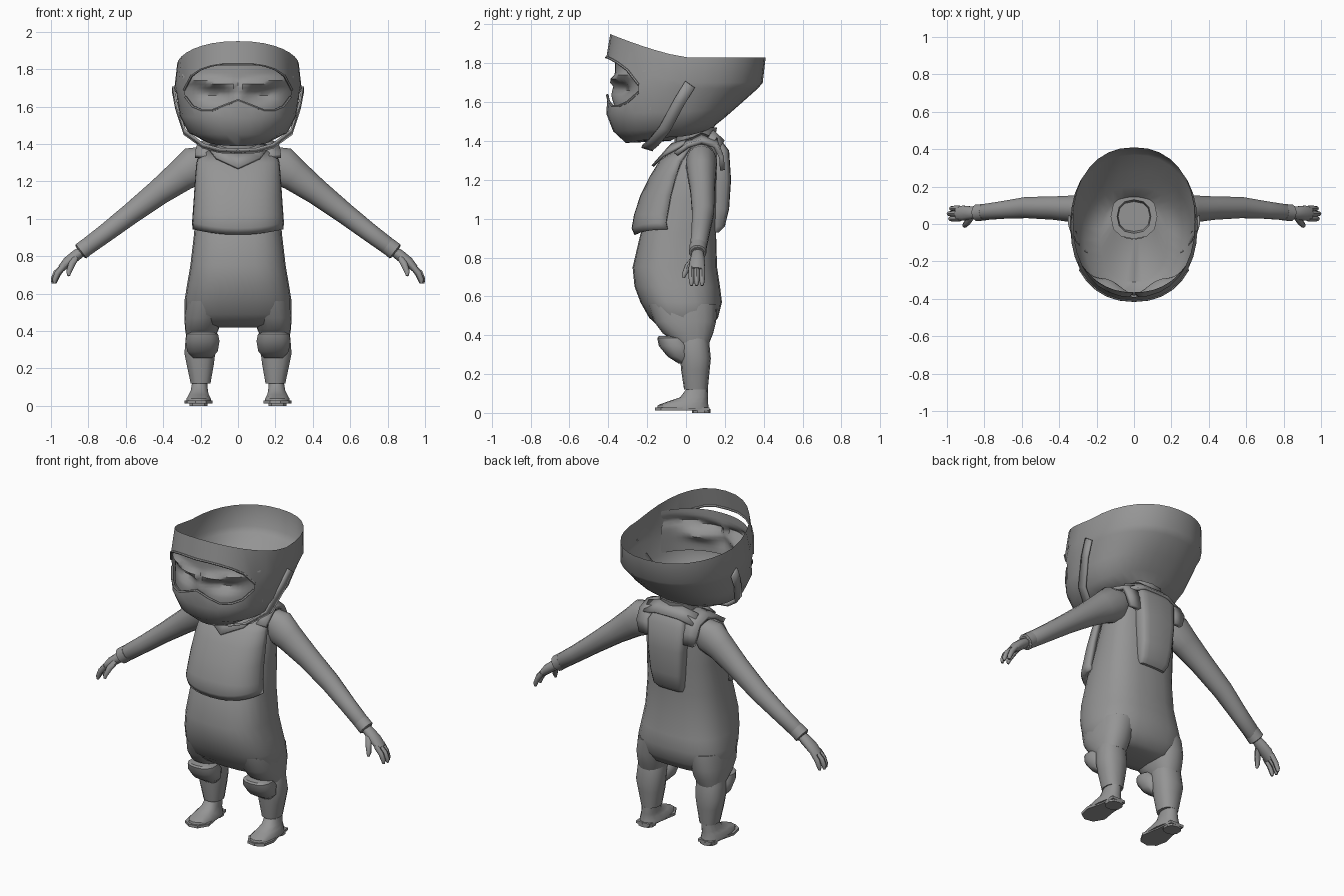
import bpy, bmesh, math
from mathutils import Vector

if "Cube" in bpy.data.objects:
    bpy.data.objects.remove(bpy.data.objects["Cube"])

mat = bpy.data.materials.new("matte grey")
mat.diffuse_color = (0.30, 0.30, 0.30, 1)
mat.use_nodes = True
mat.node_tree.nodes["Principled BSDF"].inputs["Base Color"].default_value = mat.diffuse_color


def finish(name, bm, mirror=False, thick=0, angle=45):
    bmesh.ops.recalc_face_normals(bm, faces=bm.faces)
    me = bpy.data.meshes.new(name)
    bm.to_mesh(me)
    bm.free()
    ob = bpy.data.objects.new(name, me)
    bpy.context.collection.objects.link(ob)
    me.materials.append(mat)
    bpy.ops.object.select_all(action='DESELECT')
    ob.select_set(True)
    bpy.context.view_layer.objects.active = ob
    bpy.ops.object.shade_smooth_by_angle(angle=math.radians(angle))
    if thick:
        m = ob.modifiers.new("thickness", 'SOLIDIFY')
        m.thickness, m.offset = thick, -1
    if mirror:
        ob.modifiers.new("mirror", 'MIRROR')
    return ob


def loft(name, rings, caps=(True, True), closed=True, skip=None, **kw):
    """Skin a list of equal-length point rows."""
    bm = bmesh.new()
    rows = [[bm.verts.new(p) for p in r] for r in rings]
    n = len(rows[0])
    for i in range(len(rows) - 1):
        for j in range(n if closed else n - 1):
            if skip and skip(i, j):
                continue
            k = (j + 1) % n
            bm.faces.new((rows[i][j], rows[i][k], rows[i + 1][k], rows[i + 1][j]))
    if closed:
        for use, r in zip(caps, (rows[0], rows[-1])):
            if use:
                bm.faces.new(r)
    bmesh.ops.remove_doubles(bm, verts=bm.verts, dist=0.0005)
    return finish(name, bm, **kw)


def spow(v, p):
    return math.copysign(abs(v) ** p, v)


def oval(z, xw, yf, yb, x0=0, n=20, p=0.85, arc=None):
    """Level ring; angle 0 faces the front. arc limits it to a front part."""
    cy, ry = (yf + yb) / 2, (yb - yf) / 2
    angs = [math.tau * i / n for i in range(n)] if not arc else \
           [math.radians(arc) * (2 * i / n - 1) for i in range(n + 1)]
    return [Vector((x0 + xw * spow(math.sin(a), p), cy - ry * spow(math.cos(a), p), z)) for a in angs]


def tube(name, pts, n=10, side=(0, 1, 0), **kw):
    """pts: (x, y, z, radius across, radius along side)."""
    rings = []
    for i, q in enumerate(pts):
        a, b = pts[max(i - 1, 0)], pts[min(i + 1, len(pts) - 1)]
        t = (Vector(b[:3]) - Vector(a[:3])).normalized()
        v = Vector(side)
        v = (v - t * v.dot(t)).normalized()
        u = t.cross(v)
        rings.append([Vector(q[:3]) + u * q[3] * math.cos(k * math.tau / n)
                      + v * q[4] * math.sin(k * math.tau / n) for k in range(n)])
    return loft(name, rings, **kw)


def ribbon(name, pts, width, thick, **kw):
    """Flat band: pts (centre, width direction)."""
    rows = [[Vector(c) - Vector(d).normalized() * width / 2,
             Vector(c) + Vector(d).normalized() * width / 2] for c, d in pts]
    return loft(name, rows, closed=False, thick=thick, **kw)


# open-topped hood with a goggle opening; rows: z front/side/back, x half width, y front/back
N = 32
rows = [(1.95, 1.83, 1.83, .325, -.39, .41), (1.83, 1.70, 1.70, .34, -.41, .395),
        (1.635, 1.67, 1.67, .33, -.405, .37), (1.54, 1.55, 1.59, .312, -.41, .28),
        (1.45, 1.46, 1.52, .265, -.375, .20), (1.39, 1.42, 1.48, .18, -.31, .15),
        (1.40, 1.45, 1.46, .11, -.08, .14)]
rings = []
for i, (zf, zs, zb, xw, yf, yb) in enumerate(rows):
    ring = oval(0, xw, yf, yb, n=N, p=.9)
    for j, v in enumerate(ring):
        a = math.tau * j / N
        c = math.cos(a)
        v.z = zs + (zf - zs) * c ** 1.2 if c > 0 else zs + (zb - zs) * c * c
        q = min(j, N - j)
        if i == 1 and q < 6:
            v.z = (1.83, 1.83, 1.82, 1.80, 1.765, 1.69)[q]
        if i == 2 and q < 6:
            v.z = (1.635, 1.605, 1.58, 1.58, 1.60, 1.65)[q]
    rings.append(ring)
loft("hood", rings, caps=(False, False), skip=lambda i, j: i == 1 and (j < 5 or j >= N - 5))

# raised rims along the goggle opening
for label, r in (("upper", 1), ("lower", 2)):
    tube("goggle_rim_" + label, [(*(rings[r][j % N]), .007, .007) for j in range(-5, 6)], n=6, side=(0, 0, 1))


# face seen through the opening: brows, eye sockets, nose
def face_y(x, z):
    y = -.375 * (1 - min(abs(x) / .345, 1) ** 2.2) ** .5 + .01
    brow = 1.705 + .16 * abs(x)
    y -= .03 * math.exp(-((z - brow) / .022) ** 2) * (abs(x) > .02)
    y += .045 * math.exp(-((abs(x) - .13) / .075) ** 2 - ((z - 1.665) / .035) ** 2)
    return y - .02 * math.exp(-(x / .04) ** 2 - ((z - 1.64) / .05) ** 2)


loft("face", [[Vector((.3 * (j / 12 - 1), face_y(.3 * (j / 12 - 1), z), z)) for j in range(25)]
              for z in [1.56 + .02 * i for i in range(14)]], closed=False)

# chin strap running up both sides of the hood
strap = [((.352, .02, 1.69), (0, 1, -.7)), ((.335, -.035, 1.60), (0, 1, -.6)),
         ((.29, -.11, 1.46), (0, 1, -.4)), ((.19, -.17, 1.385), (0, 1, -.3)),
         ((.1, -.2, 1.36), (0, 1, -.3)), ((0, -.2, 1.355), (0, 1, -.3))]
ribbon("chin_strap", strap, .06, .012, mirror=True)

# neck
loft("neck", [oval(1.33, .13, -.06, .17, n=12), oval(1.42, .11, -.06, .15, n=12),
              oval(1.47, .125, -.08, .16, n=12), oval(1.47, .09, -.05, .13, n=12),
              oval(1.43, .085, -.04, .12, n=12)])

# torso and baggy trousers
body = [(1.42, .11, -.02, .16), (1.38, .19, -.03, .17), (1.28, .212, -.09, .17), (1.1, .222, -.16, .165),
        (.92, .235, -.235, .155), (.75, .255, -.275, .16), (.65, .272, -.265, .175), (.57, .285, -.235, .185),
        (.49, .285, -.19, .165), (.435, .24, -.13, .125), (.42, .12, -.07, .08)]
loft("torso", [oval(*b, n=24, p=.75) for b in body])
loft("trouser_leg", [oval(.56, .12, -.2, .16, .16), oval(.47, .1, -.165, .155, .187),
                     oval(.41, .09, -.12, .14, .193), oval(.36, .075, -.05, .12, .20)], mirror=True)

# lower legs
loft("lower_leg", [oval(z, w, f, b, x, n=14) for z, w, f, b, x in
                   ((.42, .07, -.03, .11, .2), (.36, .082, -.04, .12, .2), (.28, .084, -.03, .128, .204),
                    (.22, .074, -.025, .122, .202), (.12, .054, -.01, .112, .20))], mirror=True)

# knee pads
loft("knee_pad", [oval(z, w, f, b, .19, n=14) for z, w, f, b in
                  ((.395, .06, -.14, -.06), (.385, .085, -.148, 0), (.345, .093, -.14, .03),
                   (.29, .083, -.095, .03), (.255, .05, -.04, .02))], mirror=True)


# boots on flat soles with a heel
def sole(z, s=1):
    return [Vector((.212 + s * x, y, z)) for x, y in
            ((-.045, .122), (.045, .122), (.052, .03), (.075, -.06), (.06, -.13), (.015, -.16),
             (-.04, -.15), (-.075, -.09), (-.055, .03))]


loft("sole", [sole(.012), sole(.028)], mirror=True, angle=30)
loft("heel", [oval(0, .05, .03, .125, .212, n=10), oval(.02, .05, .03, .125, .212, n=10)], mirror=True, angle=30)
loft("boot", [oval(z, w, f, b, x, n=14) for z, w, f, b, x in
              ((.02, .068, -.15, .118, .21), (.04, .066, -.145, .115, .21), (.06, .055, -.09, .112, .21),
               (.08, .047, -.03, .112, .207), (.12, .042, 0, .112, .205))], mirror=True)

# sleeves with cuffs
tube("sleeve", [(.17, .08, 1.32, .075, .07), (.225, .08, 1.285, .108, .082), (.30, .08, 1.235, .088, .075),
                (.42, .085, 1.145, .07, .064), (.57, .088, 1.03, .057, .058), (.70, .075, .93, .05, .048),
                (.835, .06, .83, .045, .042), (.845, .06, .822, .037, .035)], n=14, mirror=True)
tube("cuff", [(.80, .063, .857, .046, .045), (.84, .06, .826, .047, .045), (.845, .06, .822, .034, .033)],
     n=14, mirror=True)

# hands
tube("palm", [(.83, .06, .83, .026, .028), (.865, .06, .805, .03, .035), (.91, .058, .77, .028, .042),
              (.945, .055, .735, .02, .038)], mirror=True)
for i, y in enumerate((.028, .055, .083)):
    e = (.0, .008, -.005)[i]
    tube(f"finger_{i + 1}", [(.93, y, .75, .016, .015), (.965 + e, y, .71, .016, .015),
                             (.98 + e, y, .675, .014, .013), (.982 + e, y, .655, .007, .007)], n=8, mirror=True)
tube("thumb", [(.87, .04, .79, .018, .018), (.89, .01, .755, .018, .017), (.905, -.008, .715, .014, .013),
               (.905, -.014, .695, .007, .007)], n=8, mirror=True)

# padded chest plate
chest = [(1.37, .20, -.045), (1.30, .222, -.135), (1.22, .23, -.185), (1.12, .236, -.235), (1.02, .243, -.268),
         (.95, .246, -.28), (.915, .243, -.265)]
plate = [oval(z, w, f, .10, n=16, p=.8, arc=88) for z, w, f in chest]
for v in plate[-1] + plate[-2]:
    v.z += .5 * v.x * v.x
loft("chest_plate", plate, closed=False, thick=.03)

# neck collar hanging as a bib
bib = [[Vector((x, y - .012, z)) for x, y, z in row] for row in
       (((-.12, .02, 1.41), (-.09, -.06, 1.39), (0, -.09, 1.36), (.09, -.06, 1.39), (.12, .02, 1.41)),
        ((-.17, .0, 1.39), (-.12, -.11, 1.33), (0, -.165, 1.275), (.12, -.11, 1.33), (.17, .0, 1.39)))]
loft("bib_collar", bib, closed=False, thick=.015)

# shoulder straps joining the chest plate to the back
ribbon("shoulder_strap", [((.185, -.06, 1.34), (1, 0, .1)), ((.18, .0, 1.395), (1, 0, -.2)),
                          ((.17, .08, 1.425), (1, 0, -.4)), ((.165, .16, 1.40), (1, 0, -.4)),
                          ((.16, .195, 1.32), (1, 0, 0)), ((.14, .2, 1.25), (1, 0, 0))],
       .09, .025, mirror=True)
ribbon("back_collar", [((-.17, .15, 1.40), (0, 1, -.9)), ((-.08, .17, 1.43), (0, 1, -.9)),
                       ((.08, .17, 1.43), (0, 1, -.9)), ((.17, .15, 1.40), (0, 1, -.9))], .08, .02)

# flat tapered back pack
loft("back_pack", [oval(z, w, .12, b, n=16, p=.5) for z, w, b in
                   ((1.40, .10, .185), (1.35, .125, .222), (1.2, .12, .232), (1.05, .108, .222),
                    (.96, .098, .20), (.93, .085, .17))])
